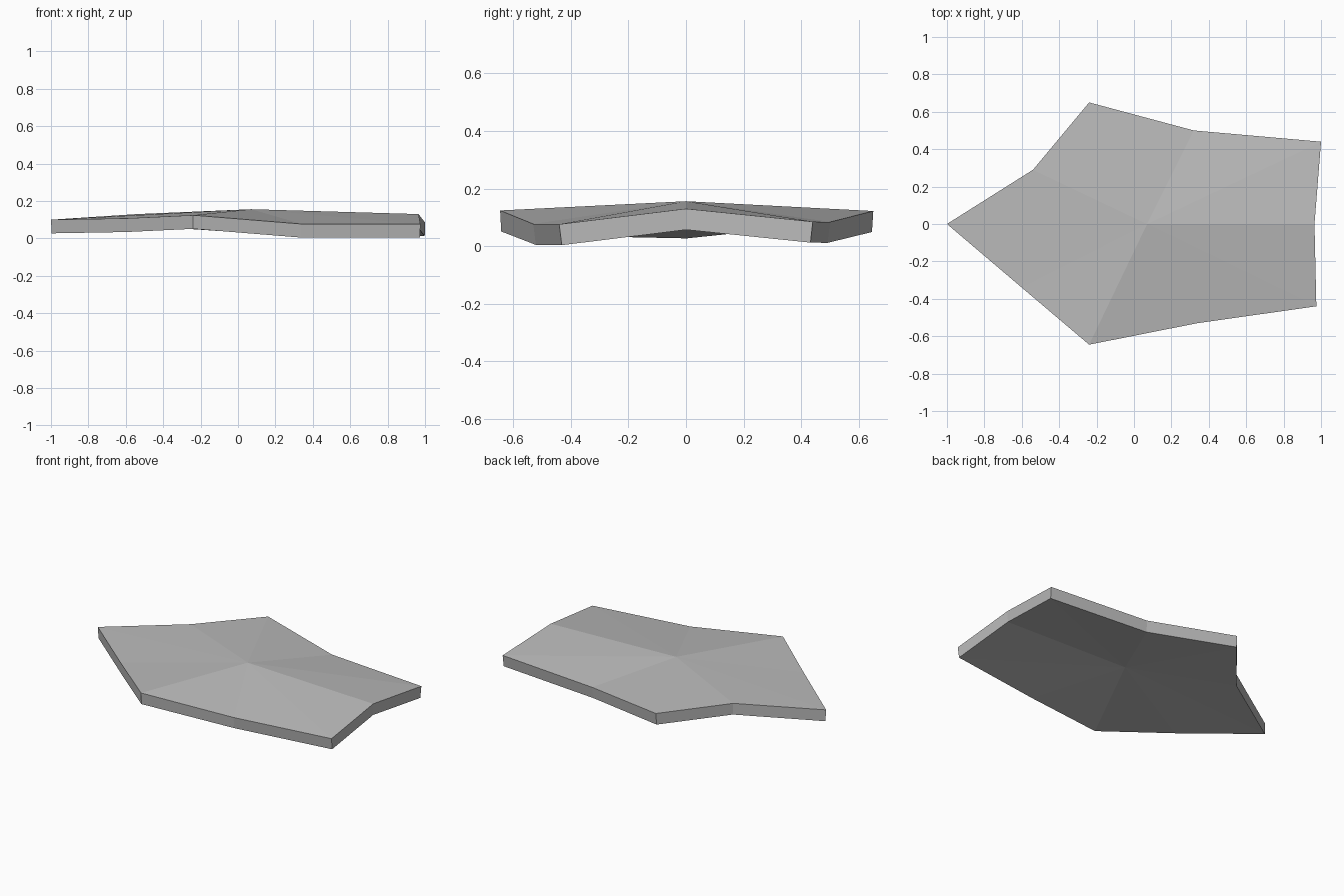
import bpy
import bmesh

cube = bpy.data.objects.get("Cube")
if cube:
    bpy.data.objects.remove(cube, do_unlink=True)

# Plain stone grey
GREY = (0.5, 0.5, 0.5, 1.0)
stone = bpy.data.materials.new("stone_grey")
stone.use_nodes = True
stone.diffuse_color = GREY
shader = next(n for n in stone.node_tree.nodes if n.type == "BSDF_PRINCIPLED")
shader.inputs["Base Color"].default_value = GREY

# Upper rim of the slab, counterclockwise, and its raised middle
RIM = [
    (-1.0, 0.0, 0.10), (-0.60, -0.34, 0.107), (-0.24, -0.645, 0.124),
    (0.34, -0.53, 0.077), (0.975, -0.44, 0.076), (0.965, 0.0, 0.13),
    (1.0, 0.44, 0.085), (0.32, 0.50, 0.084), (-0.24, 0.65, 0.122),
    (-0.54, 0.29, 0.13),
]
PEAK = (0.07, 0.0, 0.156)
THICKNESS = 0.073

# Fan of flat facets around the peak
bm = bmesh.new()
peak = bm.verts.new(PEAK)
rim = [bm.verts.new(p) for p in RIM]
for i, v in enumerate(rim):
    bm.faces.new((peak, v, rim[(i + 1) % len(rim)]))
bm.normal_update()
mesh = bpy.data.meshes.new("star_slab")
bm.to_mesh(mesh)
bm.free()
mesh.materials.append(stone)

slab = bpy.data.objects.new("star_slab", mesh)
bpy.context.scene.collection.objects.link(slab)

# Even thickness below the faceted top
solid = slab.modifiers.new("thickness", "SOLIDIFY")
solid.thickness = THICKNESS
solid.offset = -1
